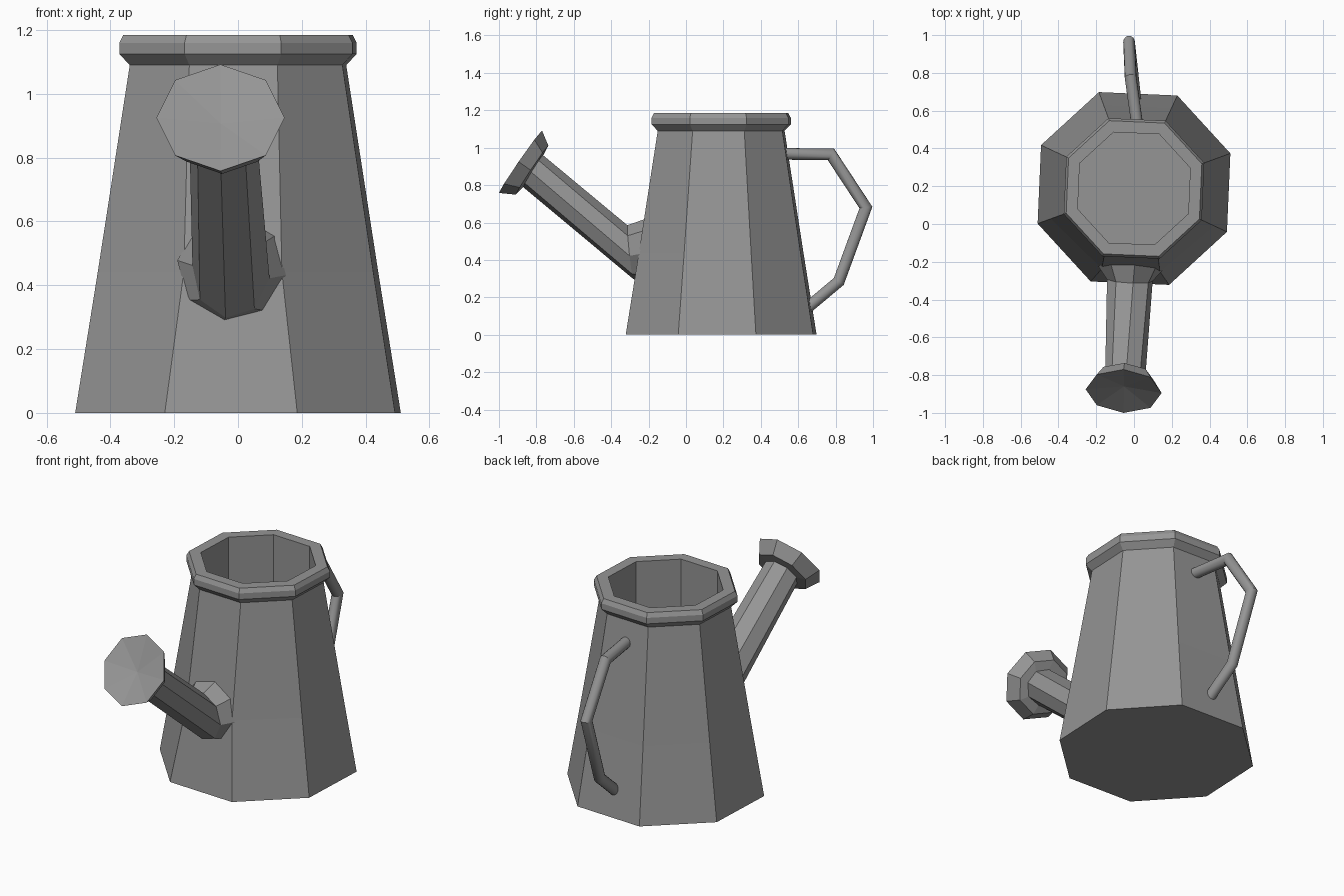
import bpy
from math import sin, cos, radians
from mathutils import Vector

if "Cube" in bpy.data.objects:
    bpy.data.objects.remove(bpy.data.objects["Cube"])

grey = bpy.data.materials.new("dark_grey_metal")
grey.diffuse_color = (0.3, 0.3, 0.3, 1)
grey.use_nodes = True
grey.node_tree.nodes["Principled BSDF"].inputs["Base Color"].default_value = grey.diffuse_color


def loft(name, rings, cap_start=False, cap_end=False):
    """Join equal-sized rings of points into one flat-faced mesh."""
    n = len(rings[0])
    verts = [p for ring in rings for p in ring]
    faces = []
    for r in range(len(rings) - 1):
        for i in range(n):
            j = (i + 1) % n
            faces.append((r * n + i, r * n + j, (r + 1) * n + j, (r + 1) * n + i))
    if cap_start:
        faces.append(tuple(reversed(range(n))))
    if cap_end:
        faces.append(tuple(range(len(verts) - n, len(verts))))
    mesh = bpy.data.meshes.new(name)
    mesh.from_pydata(verts, [], faces)
    mesh.materials.append(grey)
    obj = bpy.data.objects.new(name, mesh)
    bpy.context.collection.objects.link(obj)
    return obj


# Octagonal can: outer wall, flared rim, then straight inner wall down to the floor
profile = [(0.543, 0), (0.468, 0.44), (0.361, 1.09), (0.396, 1.125), (0.396, 1.16),
           (0.382, 1.185), (0.35, 1.185), (0.317, 1.185), (0.317, 0.05)]
body_rings = [[Vector((r * cos(radians(20 + 45 * k)), 0.188 + r * sin(radians(20 + 45 * k)), z))
               for k in range(8)] for r, z in profile]
# The two front edges pinch in to meet the spout collar
for k in (5, 6):
    body_rings[1][k].x *= 0.86
loft("can_body", body_rings, cap_start=True, cap_end=True)


# Spout: collar, neck and dished sprinkler head lofted along a slanted axis
def spout_ring(centre, half_width, up, twist=0):
    side = Vector((1, -0.05, 0)) * half_width
    up = Vector((0, *up))
    angles = [radians(45 * k + twist) for k in range(8)]
    return [Vector(centre) + side * sin(a) + up * cos(a) for a in angles]


loft("spout", [
    spout_ring((-0.02, -0.235, 0.455), 0.172, (0.026, 0.168), 8),
    spout_ring((-0.022, -0.298, 0.442), 0.122, (-0.015, 0.145), 8),
    spout_ring((-0.047, -0.818, 0.875), 0.106, (0.053, 0.086), 4),
    spout_ring((-0.05, -0.823, 0.88), 0.157, (0.087, 0.131)),
    spout_ring((-0.055, -0.885, 0.925), 0.201, (0.115, 0.167)),
    spout_ring((-0.053, -0.86, 0.906), 0.001, (0.0006, 0.0008)),
], cap_end=True)

# Handle: round tube through five points, mitred at the bends
path = [Vector((x, y, z)) for x, y, z in [
    (0.017, 0.525, 0.967), (-0.018, 0.775, 0.964), (-0.026, 0.962, 0.68),
    (-0.01, 0.817, 0.285), (0.008, 0.65, 0.145)]]
tube_rings = []
for i, p in enumerate(path):
    before = (p - path[max(i - 1, 0)]).normalized()
    after = (path[min(i + 1, len(path) - 1)] - p).normalized()
    along = (before + after).normalized()
    mitre = along.dot(before if i else after)
    side = Vector((1, 0, 0)) - along * along.x
    side.normalize()
    out = along.cross(side) / mitre
    tube_rings.append([p + 0.031 * (side * cos(a) + out * sin(a))
                       for a in (radians(22.5 * k) for k in range(16))])
handle = loft("handle", tube_rings, cap_start=True, cap_end=True)
bpy.context.view_layer.objects.active = handle
handle.select_set(True)

# Make all surfaces face outward, then smooth only the handle
import bmesh
for obj in bpy.data.objects:
    bm = bmesh.new()
    bm.from_mesh(obj.data)
    bmesh.ops.recalc_face_normals(bm, faces=bm.faces)
    bm.to_mesh(obj.data)
    bm.free()
bpy.ops.object.shade_smooth_by_angle(angle=radians(30))
